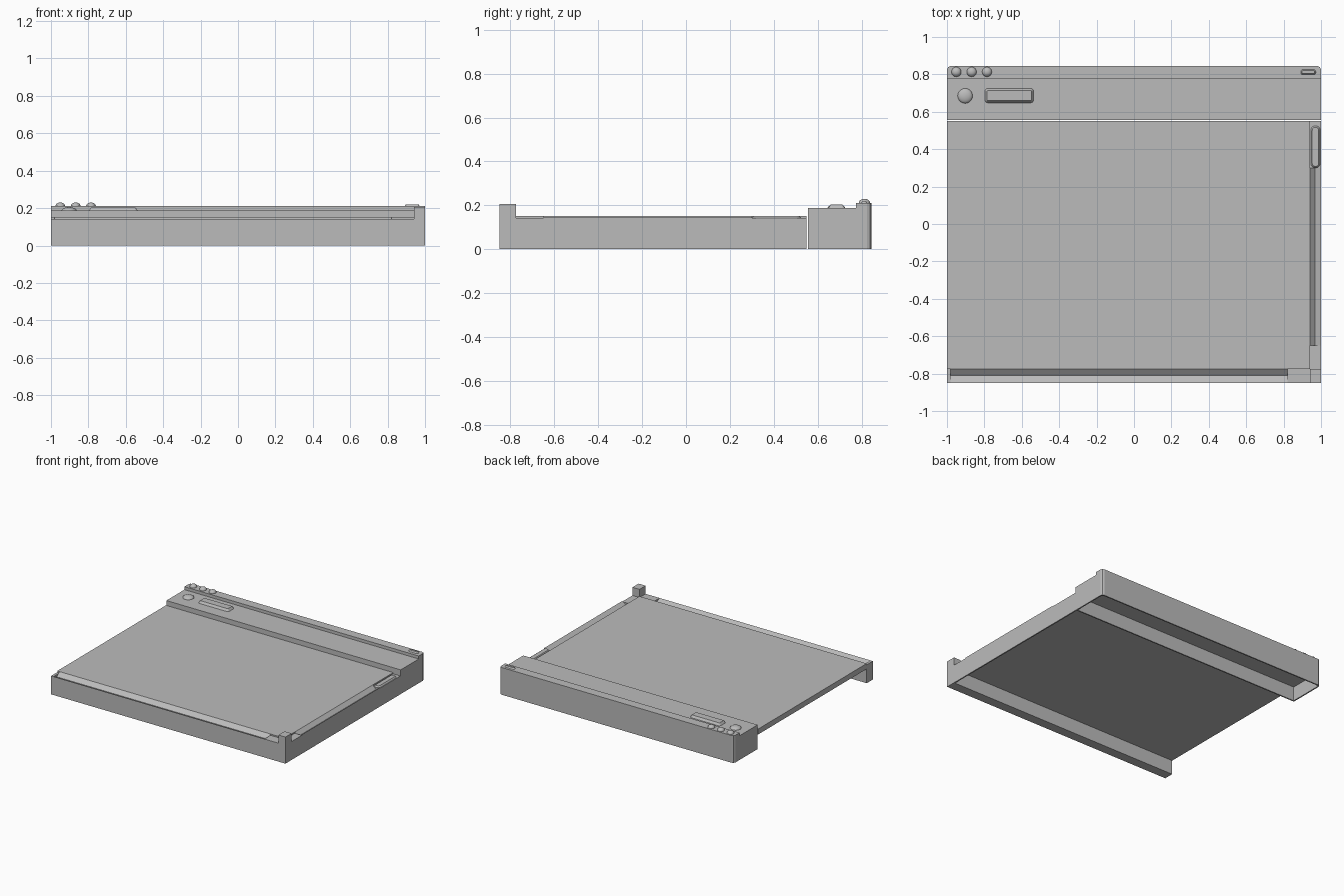
import bpy
import bmesh
import math
from mathutils import Matrix

cube = bpy.data.objects.get("Cube")
if cube:
    bpy.data.objects.remove(cube, do_unlink=True)

grey = bpy.data.materials.new("plain_grey")
grey.use_nodes = True
GREY = (0.5, 0.5, 0.5, 1)
grey.diffuse_color = GREY
grey.node_tree.nodes["Principled BSDF"].inputs["Base Color"].default_value = GREY


def finish(name, bm):
    bmesh.ops.recalc_face_normals(bm, faces=bm.faces)
    mesh = bpy.data.meshes.new(name)
    bm.to_mesh(mesh)
    bm.free()
    mesh.materials.append(grey)
    obj = bpy.data.objects.new(name, mesh)
    bpy.context.collection.objects.link(obj)
    return obj


def box(name, x, y, z):
    bm = bmesh.new()
    size = Matrix.Diagonal((x[1] - x[0], y[1] - y[0], z[1] - z[0], 1))
    centre = Matrix.Translation((sum(x) / 2, sum(y) / 2, sum(z) / 2))
    bmesh.ops.create_cube(bm, size=1, matrix=centre @ size)
    return finish(name, bm)


def prism(name, outline, place, offset):
    """Extrude a closed outline; place maps its 2D points into space."""
    bm = bmesh.new()
    face = bm.faces.new([bm.verts.new(place(a, b)) for a, b in outline])
    grown = bmesh.ops.extrude_face_region(bm, geom=[face])
    verts = [v for v in grown["geom"] if isinstance(v, bmesh.types.BMVert)]
    bmesh.ops.translate(bm, verts=verts, vec=offset)
    return finish(name, bm)


def dome(name, x, y, z, radius, height):
    bm = bmesh.new()
    bmesh.ops.create_uvsphere(bm, u_segments=20, v_segments=12, radius=1)
    low = [v for v in bm.verts if v.co.z < -0.1]
    bmesh.ops.delete(bm, geom=low, context='VERTS')
    bmesh.ops.scale(bm, vec=(radius, radius, height), verts=bm.verts)
    bmesh.ops.translate(bm, vec=(x, y, z), verts=bm.verts)
    for f in bm.faces:
        f.smooth = True
    return finish(name, bm)


def capsule(x, y, radius, steps=6):
    """Rounded rectangle outline."""
    points = []
    corners = ((x[1], y[1]), (x[0], y[1]), (x[0], y[0]), (x[1], y[0]))
    for i, (cx, cy) in enumerate(corners):
        sx = -radius if i in (0, 3) else radius
        sy = -radius if i < 2 else radius
        for k in range(steps + 1):
            a = math.pi / 2 * (i + k / steps)
            points.append((cx + sx + radius * math.cos(a),
                           cy + sy + radius * math.sin(a)))
    return points


def pad(name, x, y, z, radius, slope):
    """Raised pad with rounded plan and sloping sides."""
    bm = bmesh.new()
    rings = []
    for inset, height in ((0, z[0]), (slope, z[1])):
        plan = capsule((x[0] + inset, x[1] - inset),
                       (y[0] + inset, y[1] - inset), radius - inset)
        rings.append([bm.verts.new((a, b, height)) for a, b in plan])
    bm.faces.new(rings[1])
    for i in range(len(rings[0])):
        j = (i + 1) % len(rings[0])
        bm.faces.new((rings[0][i], rings[0][j], rings[1][j], rings[1][i]))
    return finish(name, bm)


FLOOR, PAGE, RAIL = 0.11, 0.152, 0.142

# Page panel
box("page_panel", (-1, 0.94), (-0.775, 0.55), (FLOOR, PAGE))

# Front rail: solid ends and a grooved scroll track between them
for name, x in (("front_rail_left_end", (-1, -0.98)), ("front_rail_right_end", (0.82, 0.94))):
    box(name, x, (-0.85, -0.775), (0, RAIL))
groove = [(-0.85, 0), (-0.775, 0), (-0.775, PAGE), (-0.81, 0.125), (-0.85, RAIL)]
prism("front_scroll_track", groove, lambda y, z: (-0.98, y, z), (1.8, 0, 0))

# Side rail: thin skirt below a scroll track
box("side_skirt", (0.99, 1), (-0.78, 0.55), (0, FLOOR))
for name, y in (("side_rail_front_end", (-0.78, -0.65)), ("side_rail_back_end", (0.3, 0.55))):
    box(name, (0.94, 1), y, (FLOOR, RAIL))
track = [(0.94, FLOOR), (1, FLOOR), (1, PAGE - 0.005), (0.968, 0.125), (0.94, PAGE)]
prism("side_scroll_track", track, lambda x, z: (x, -0.65, z), (0, 0.95, 0))
pad("side_scroll_thumb", (0.945, 0.995), (0.3, 0.525), (RAIL, PAGE), 0.024, 0.008)

# Corner post
box("corner_post", (0.94, 1), (-0.85, -0.775), (0, 0.205))

# Toolbar and title bar share a hollow body with skirt walls
box("toolbar", (-1, 1), (0.555, 0.775), (FLOOR, 0.187))
box("toolbar_front_skirt", (-1, 1), (0.555, 0.565), (0, FLOOR))
for name, x in (("header_right_skirt", (-1, -0.99)), ("header_left_skirt", (0.99, 1))):
    box(name, x, (0.555, 0.825), (0, FLOOR))
box("header_back_skirt", (-0.98, 0.98), (0.835, 0.845), (0, FLOOR))
bar = [(-1, 0.775), (1, 0.775), (1, 0.825), (0.994, 0.839), (0.98, 0.845),
       (-0.98, 0.845), (-0.994, 0.839), (-1, 0.825)]
prism("title_bar", bar, lambda x, y: (x, y, FLOOR), (0, 0, 0.1))
for name, side in (("right", -1), ("left", 1)):
    corner = [(side, 0.825), (side * 0.994, 0.839), (side * 0.98, 0.845),
              (side * 0.98, 0.835), (side * 0.99, 0.825)]
    prism("header_corner_" + name, corner, lambda x, y: (x, y, 0), (0, 0, FLOOR))

# Buttons and fields
for i in range(3):
    dome("window_button_%d" % (i + 1), -0.95 + i * 0.082, 0.813, 0.21, 0.026, 0.02)
dome("toolbar_button", -0.903, 0.685, 0.187, 0.04, 0.018)
pad("address_field", (-0.797, -0.537), (0.648, 0.725), (0.187, 0.204), 0.016, 0.012)
pad("title_bar_pill", (0.892, 0.972), (0.798, 0.826), (0.21, 0.22), 0.012, 0.006)
